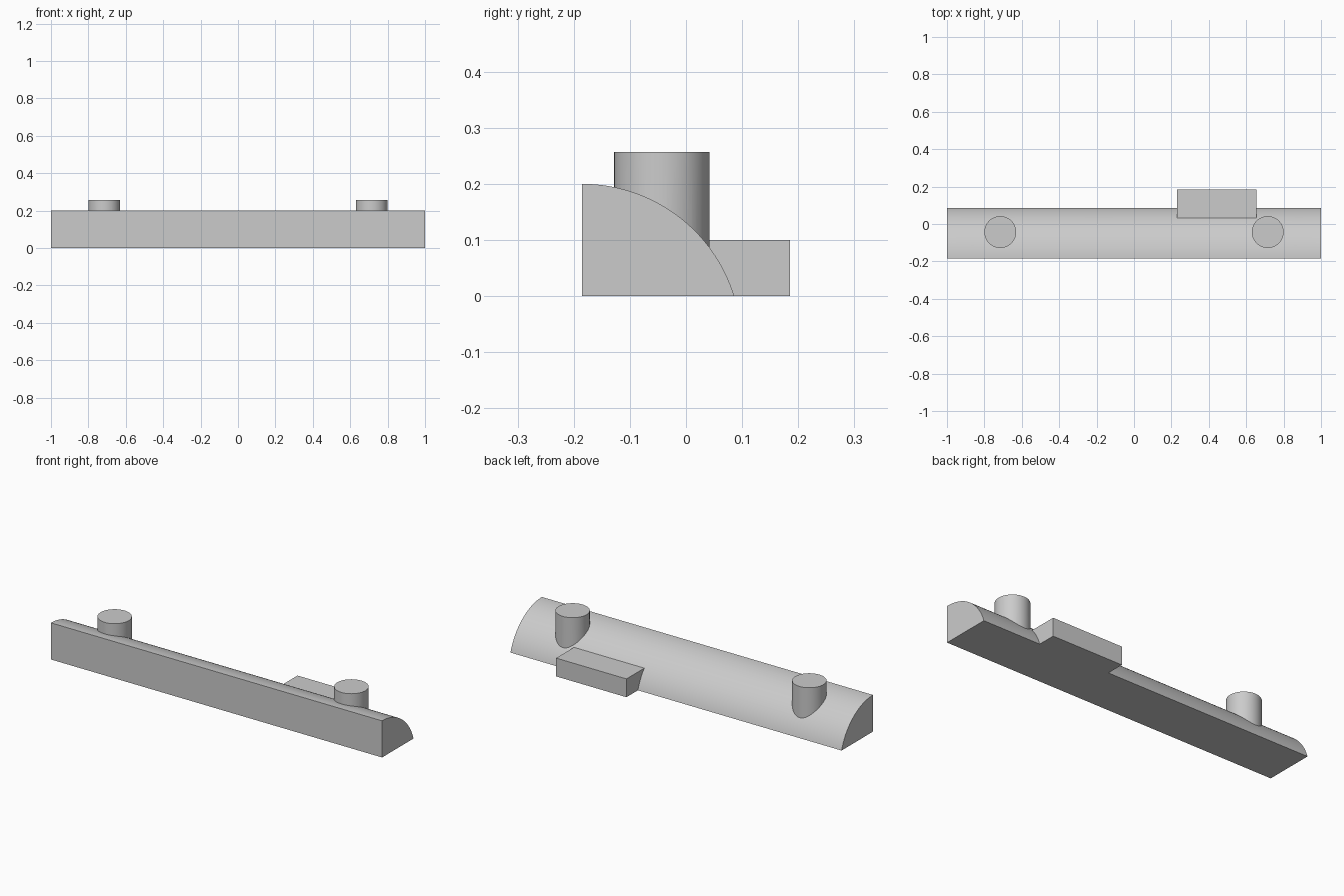
import bpy, bmesh, math

if "Cube" in bpy.data.objects:
    bpy.data.objects.remove(bpy.data.objects["Cube"])

grey = bpy.data.materials.new("light_grey")
grey.diffuse_color = (0.6, 0.6, 0.6, 1.0)
grey.use_nodes = True
grey.node_tree.nodes["Principled BSDF"].inputs["Base Color"].default_value = grey.diffuse_color

BACK_Y, FRONT_Y, RAIL_TOP = 0.086, -0.185, 0.20


def new_object(name, bm):
    bmesh.ops.recalc_face_normals(bm, faces=bm.faces[:])
    mesh = bpy.data.meshes.new(name)
    bm.to_mesh(mesh)
    bm.free()
    mesh.materials.append(grey)
    obj = bpy.data.objects.new(name, mesh)
    bpy.context.collection.objects.link(obj)
    return obj


def extrude_x(name, profile, x0, x1):
    """Extrude a closed (y, z) profile from x0 to x1."""
    bm = bmesh.new()
    face = bm.faces.new([bm.verts.new((x0, y, z)) for y, z in profile])
    ext = bmesh.ops.extrude_face_region(bm, geom=[face])
    verts = [g for g in ext["geom"] if isinstance(g, bmesh.types.BMVert)]
    bmesh.ops.translate(bm, verts=verts, vec=(x1 - x0, 0, 0))
    return new_object(name, bm)


def peg(name, x):
    bm = bmesh.new()
    bmesh.ops.create_cone(bm, cap_ends=True, segments=64,
                          radius1=0.085, radius2=0.085, depth=0.217)
    bmesh.ops.translate(bm, verts=bm.verts[:], vec=(x, -0.043, 0.257 - 0.217 / 2))
    return new_object(name, bm)


# Rail: flat front and base, arc falling from the top front edge to the back
width = BACK_Y - FRONT_Y
centre_z = (RAIL_TOP ** 2 - width ** 2) / (2 * RAIL_TOP)
radius = RAIL_TOP - centre_z
sweep = math.asin(width / radius)
STEPS = 32
profile = [(FRONT_Y, 0.0)]
for i in range(STEPS):
    a = sweep * i / STEPS
    profile.append((FRONT_Y + radius * math.sin(a), centre_z + radius * math.cos(a)))
profile.append((BACK_Y, 0.0))
rail = extrude_x("rail", profile, -1.0, 1.0)

# Back block and two round pegs, fused into the rail
block = extrude_x("back_block", [(-0.02, 0), (0.185, 0), (0.185, 0.1), (-0.02, 0.1)],
                  0.23, 0.655)
parts = [block, peg("left_peg", -0.715), peg("right_peg", 0.715)]

bpy.context.view_layer.objects.active = rail
rail.select_set(True)
for part in parts:
    mod = rail.modifiers.new("fuse", 'BOOLEAN')
    mod.operation = 'UNION'
    mod.solver = 'EXACT'
    mod.object = part
    bpy.ops.object.modifier_apply(modifier=mod.name)
    bpy.data.objects.remove(part, do_unlink=True)

bpy.ops.object.shade_smooth_by_angle(angle=math.radians(25))
